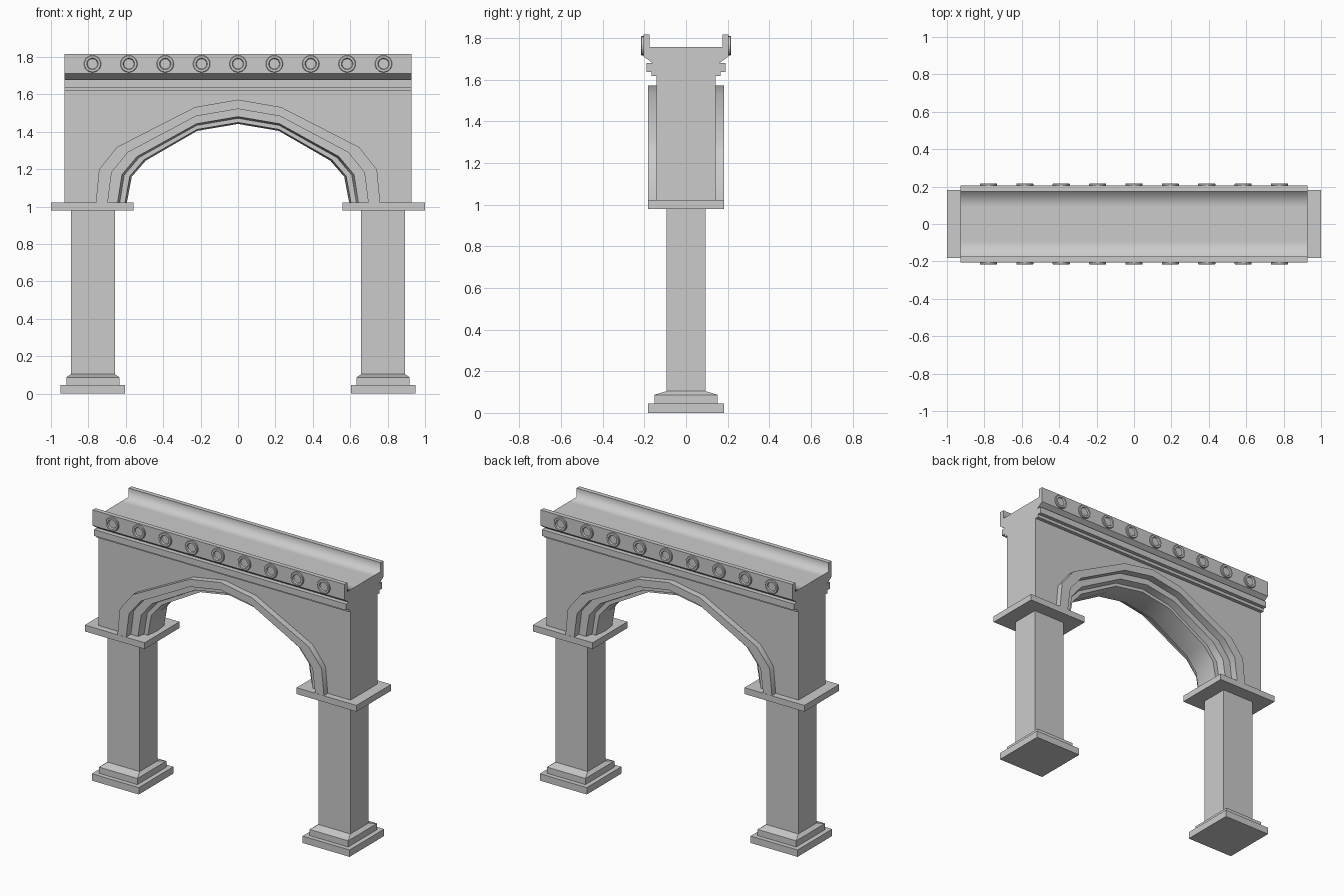
import bpy, bmesh, math

if "Cube" in bpy.data.objects:
    bpy.data.objects.remove(bpy.data.objects["Cube"])

HALF = 0.928   # half length of wall and gutter
COL = 0.776    # column centre


def make(name, verts, faces, smooth=None):
    me = bpy.data.meshes.new(name)
    me.from_pydata(verts, [], faces)
    bm = bmesh.new()
    bm.from_mesh(me)
    bmesh.ops.recalc_face_normals(bm, faces=bm.faces)
    bm.to_mesh(me)
    bm.free()
    ob = bpy.data.objects.new(name, me)
    bpy.context.collection.objects.link(ob)
    if smooth:
        bpy.ops.object.select_all(action='DESELECT')
        ob.select_set(True)
        bpy.context.view_layer.objects.active = ob
        bpy.ops.object.shade_smooth_by_angle(angle=math.radians(smooth))
    return ob


def loft(name, rings, closed=True, caps=True, smooth=None):
    """Join equal-length rings of points into a skin."""
    n = len(rings[0])
    verts = [p for r in rings for p in r]
    faces = []
    for k in range(len(rings) - 1):
        for i in range(n if closed else n - 1):
            j = (i + 1) % n
            faces.append((k*n + i, k*n + j, (k+1)*n + j, (k+1)*n + i))
    if caps:
        faces += [tuple(range(n)), tuple(range((len(rings)-1)*n, len(rings)*n))]
    return make(name, verts, faces, smooth)


def rect(cx, hx, hy, z):
    return [(cx-hx, -hy, z), (cx+hx, -hy, z), (cx+hx, hy, z), (cx-hx, hy, z)]


# Columns: stepped base, square shaft and flat capital
for side, s in (("left", -1), ("right", 1)):
    c = s * COL
    steps = [(.173, .182, 0), (.173, .182, .046), (.142, .152, .046),
             (.142, .152, .087), (.1175, .094, .104), (.1175, .094, .98)]
    loft(side + "_column", [rect(c, hx, hy, z) for hx, hy, z in steps])
    loft(side + "_capital", [rect(s * .7795, .2205, .183, z) for z in (.98, 1.022)])

# Arch curves: right half from springing to crown, outer and inner
OUTER = [(.76, 1.022), (.743, 1.198), (.648, 1.318), (.23, 1.532), (0, 1.572)]
INNER = [(.594, 1.022), (.568, 1.16), (.493, 1.246), (.218, 1.405), (0, 1.442)]


def arch_line(t):
    half = [(a + (c-a)*t, b + (d-b)*t) for (a, b), (c, d) in zip(OUTER, INNER)]
    return half + [(-x, z) for x, z in reversed(half[:-1])]


# Stepped arch moulding and soffit
half = [(0, -.135), (0, -.182), (.385, -.182), (.385, -.132), (.7, -.132),
        (.77, -.085), (.94, -.085)]
section = half + [(1, 0)] + [(t, -y) for t, y in reversed(half)]
lines = [(arch_line(t), y) for t, y in section]
loft("arch_moulding", [[(l[k][0], y, l[k][1]) for l, y in lines]
                       for k in range(2*len(OUTER) - 1)], smooth=40)

# Wall with arched opening
opening = arch_line(.15)
outline = [(HALF, 1.022), (HALF, 1.63), (-HALF, 1.63), (-HALF, 1.022)] + opening[::-1]
loft("wall", [[(x, y, z) for x, z in outline] for y in (-.141, .141)])

# Cornice and gutter: one cross-section along x
prof = [(.141, 1.618), (.165, 1.618), (.165, 1.638), (.19, 1.638), (.19, 1.68),
        (.16, 1.68), (.205, 1.712), (.205, 1.816), (.175, 1.816), (.175, 1.757),
        (.09, 1.757)]
prof += [(-y, z) for y, z in reversed(prof)]
gutter = loft("cornice_gutter", [[(x, y, z) for y, z in prof] for x in (-HALF, HALF)])
me = gutter.data
inside = set()
for p in me.polygons:   # softly shaded channel inside the lips
    if abs(p.normal.x) < .5 and p.center.z > 1.75 and abs(p.center.y) < .18 and p.center.z < 1.81:
        p.use_smooth = True
        inside.add(p.index)

# Round medallions on both faces: ring with a sunken disc
disc = [(.046, .2), (.046, .213), (.043, .217), (.031, .217), (.027, .208)]
N = 20
for side, s in (("front", -1), ("back", 1)):
    for i in range(9):
        x = -.778 + i * .1945
        loft(f"{side}_medallion_{i + 1}",
             [[(x + r*math.cos(2*math.pi*k/N), s*y, 1.763 + r*math.sin(2*math.pi*k/N))
               for k in range(N)] for r, y in disc], smooth=30)
